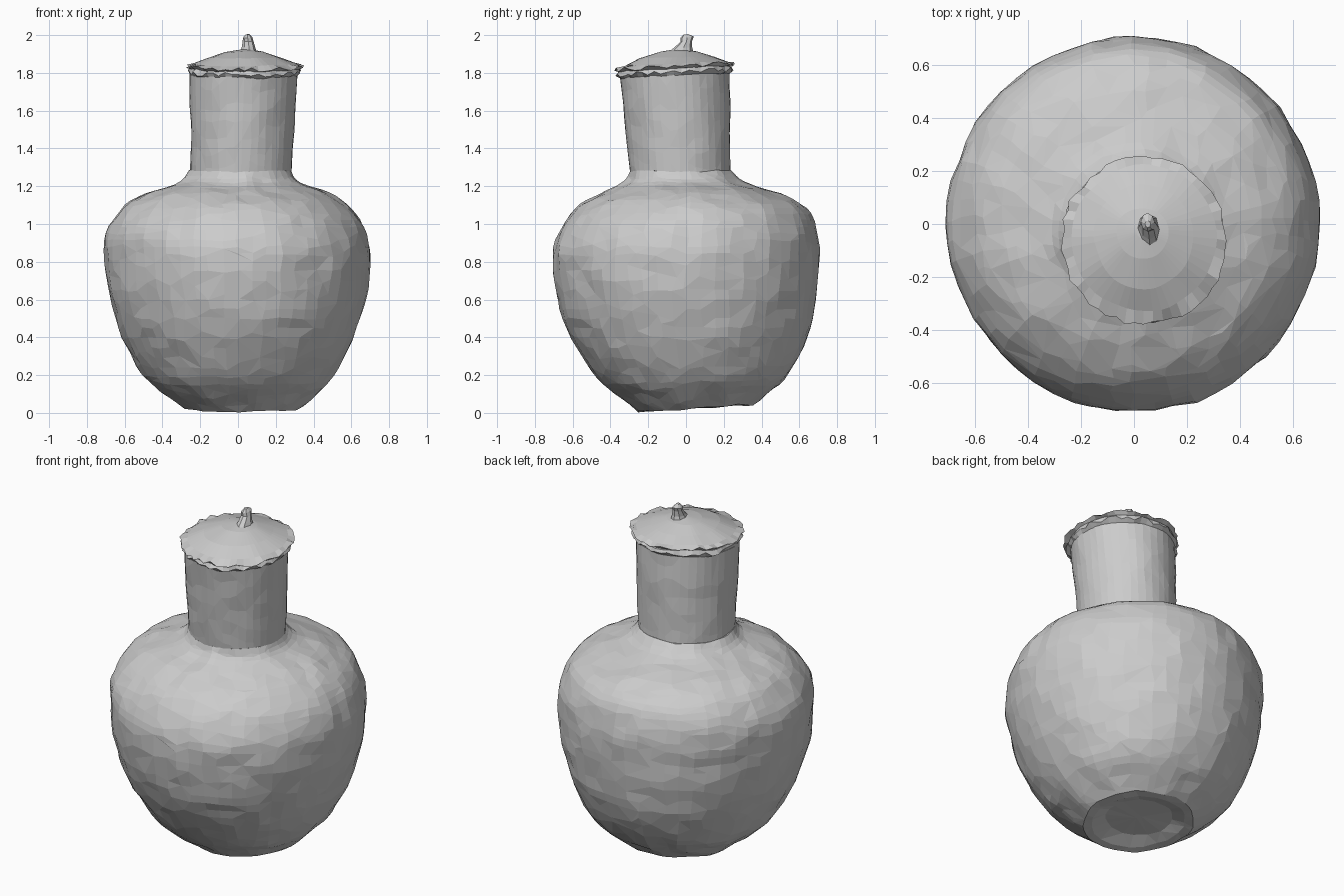
import bpy, bmesh, math, random
from mathutils import Vector, noise

random.seed(4)
if "Cube" in bpy.data.objects:
    bpy.data.objects.remove(bpy.data.objects["Cube"], do_unlink=True)

clay = bpy.data.materials.new("grey clay")
clay.use_nodes = True
clay.diffuse_color = (0.6, 0.6, 0.6, 1)
clay.node_tree.nodes["Principled BSDF"].inputs["Base Color"].default_value = (0.6, 0.6, 0.6, 1)


def spline(keys, steps):
    """Catmull-Rom through tuples of ring settings."""
    out = []
    for i in range(len(keys) - 1):
        a, b = keys[max(i - 1, 0)], keys[i]
        c, d = keys[i + 1], keys[min(i + 2, len(keys) - 1)]
        for s in range(steps):
            t = s / steps
            out.append([q + 0.5 * t * (r - p + t * (2*p - 5*q + 4*r - d_ + t * (3*(q - r) + d_ - p)))
                        for p, q, r, d_ in zip(a, b, c, d)])
    return out + [list(keys[-1])]


def loft(name, rings, segs, rough=0.0, ragged=None):
    """Skin rings of (z, x min, x max, y min, y max, tilt along y)."""
    bm = bmesh.new()
    loops = []
    for n, (z, x0, x1, y0, y1, tilt) in enumerate(rings):
        loop = []
        for k in range(segs):
            a = 2 * math.pi * k / segs
            cx, cy = (x0 + x1) / 2, (y0 + y1) / 2
            grow = 1 + (ragged or {}).get(n, 0) * random.uniform(-1, 1)
            x = cx + (x1 - x0) / 2 * grow * math.cos(a)
            y = cy + (y1 - y0) / 2 * grow * math.sin(a)
            p = Vector((x, y, z + tilt * y))
            if rough:
                p += noise.noise_vector(p * 9) * rough
            if ragged and n in ragged:
                p.z += random.uniform(-0.012, 0.012)
            loop.append(bm.verts.new(p))
        loops.append(loop)
    for lo, hi in zip(loops, loops[1:]):
        for k in range(segs):
            j = (k + 1) % segs
            bm.faces.new((lo[k], lo[j], hi[j], hi[k]))
    bm.faces.new(loops[0][::-1])
    bm.faces.new(loops[-1])
    bmesh.ops.recalc_face_normals(bm, faces=bm.faces)
    mesh = bpy.data.meshes.new(name)
    bm.to_mesh(mesh)
    bm.free()
    mesh.materials.append(clay)
    obj = bpy.data.objects.new(name, mesh)
    bpy.context.collection.objects.link(obj)
    return obj


def facet(obj, ratio):
    """Break the regular grid into uneven hand-made facets."""
    mod = obj.modifiers.new("uneven facets", 'DECIMATE')
    mod.ratio = ratio


# Belly and shoulder, with a tilted, dished foot
foot = [
    (0.055, 0.0, 0.03, 0.04, 0.07, 0.06),
    (0.05, -0.17, 0.19, -0.13, 0.24, 0.06),
    (0.025, -0.24, 0.27, -0.21, 0.31, 0.06),
]
belly = [
    (0.022, -0.29, 0.32, -0.25, 0.36, 0.06),
    (0.09, -0.385, 0.40, -0.35, 0.44, 0.04),
    (0.2, -0.505, 0.51, -0.475, 0.55, 0.02),
    (0.4, -0.615, 0.615, -0.61, 0.645, 0),
    (0.6, -0.675, 0.675, -0.68, 0.69, 0),
    (0.8, -0.70, 0.70, -0.705, 0.705, 0),
    (0.95, -0.695, 0.68, -0.68, 0.695, 0),
    (1.08, -0.62, 0.60, -0.585, 0.635, 0),
    (1.16, -0.50, 0.48, -0.46, 0.50, 0),
    (1.22, -0.31, 0.33, -0.33, 0.31, 0),
    (1.28, -0.252, 0.287, -0.298, 0.237, 0),
]
body = loft("jar_body", foot + spline(belly, 4), 56, 0.012)
facet(body, 0.5)

# Slightly flaring neck
neck = [
    (1.25, -0.25, 0.285, -0.295, 0.235, 0),
    (1.5, -0.25, 0.297, -0.32, 0.235, 0),
    (1.79, -0.255, 0.315, -0.35, 0.23, 0.03),
]
facet(loft("jar_neck", spline(neck, 6), 40, 0.006), 0.5)

# Ragged lip below the lid
lip = [
    (1.785, -0.25, 0.31, -0.345, 0.225, 0.04),
    (1.805, -0.267, 0.335, -0.365, 0.25, 0.04),
    (1.825, -0.255, 0.325, -0.355, 0.24, 0.04),
]
loft("neck_lip", lip, 52, 0.01, {1: 0.03})

# Domed lid with a torn edge
lid = [
    (1.822, -0.25, 0.32, -0.35, 0.23, 0.05),
    (1.838, -0.272, 0.348, -0.378, 0.258, 0.05),
    (1.85, -0.235, 0.31, -0.33, 0.225, 0.04),
    (1.883, -0.15, 0.225, -0.245, 0.15, 0.02),
    (1.912, -0.065, 0.13, -0.13, 0.06, 0),
    (1.922, 0.01, 0.07, -0.06, 0.0, 0),
]
loft("lid", lid, 52, 0.008, {1: 0.03})

# Small hooked knob
knob = [
    (1.905, 0.01, 0.10, -0.095, 0.04, 0),
    (1.935, 0.022, 0.09, -0.06, 0.03, 0),
    (1.965, 0.025, 0.08, -0.03, 0.03, 0),
    (1.985, 0.025, 0.073, -0.03, 0.04, 0),
    (2.0, 0.04, 0.06, -0.015, 0.01, 0),
]
loft("lid_knob", knob, 8, 0.012)
